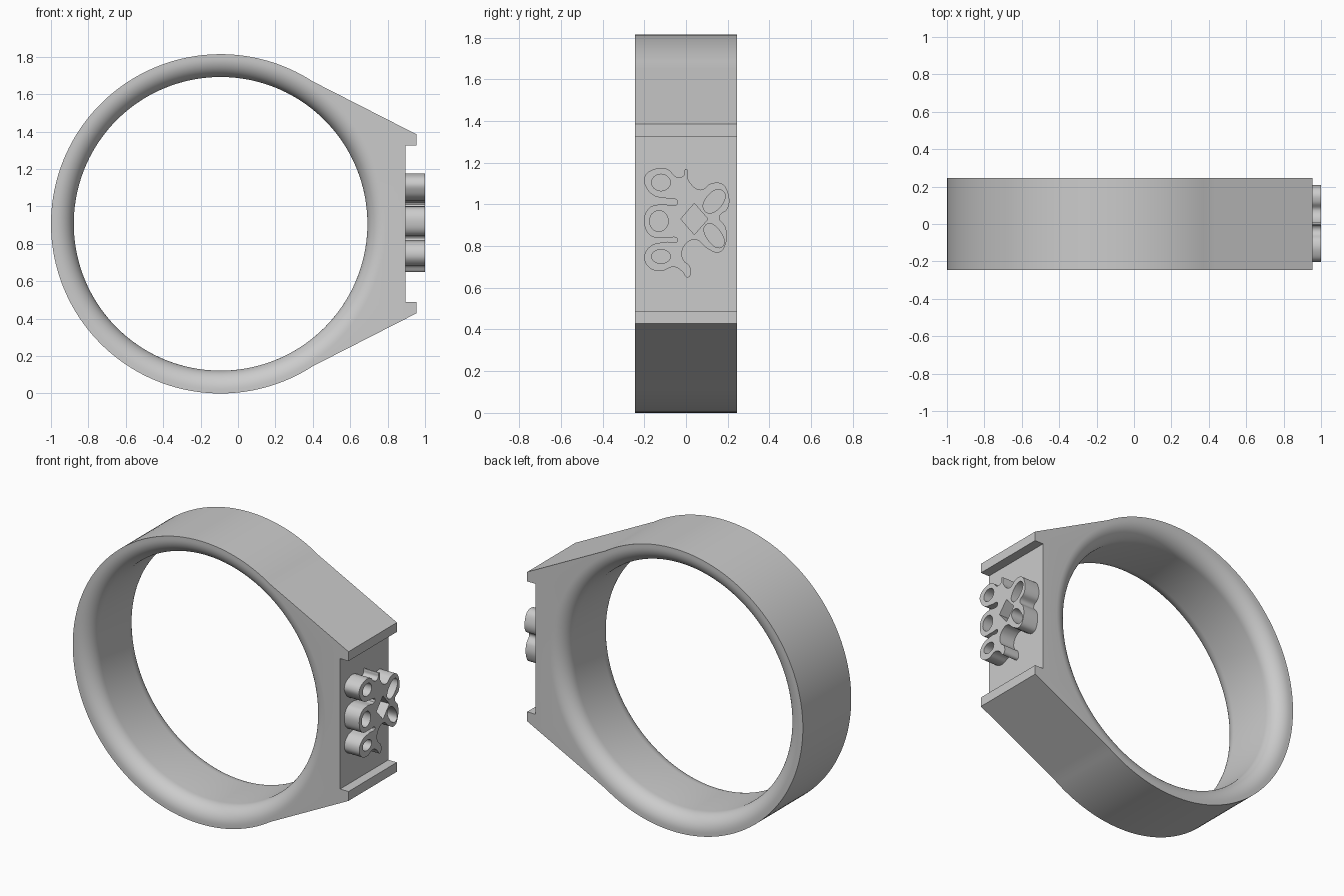
import bpy, bmesh, math
from mathutils import Vector

cube = bpy.data.objects.get("Cube")
if cube:
    bpy.data.objects.remove(cube)

silver = bpy.data.materials.new("grey_metal")
silver.use_nodes = True
grey = (0.6, 0.6, 0.6, 1)
silver.diffuse_color = grey
silver.node_tree.nodes["Principled BSDF"].inputs["Base Color"].default_value = grey

CENTRE = Vector((-0.093, 0.907))     # ring centre in x, z
OUTER, INNER, FILLET, HALF = 0.907, 0.785, 0.1, 0.245
FACE_X, LIP_X = 0.895, 0.955


def finish(obj):
    """Assign the metal and shade smoothly with sharp edges kept."""
    obj.data.materials.clear()
    obj.data.materials.append(silver)
    bpy.ops.object.select_all(action='DESELECT')
    obj.select_set(True)
    bpy.context.view_layer.objects.active = obj
    bpy.ops.object.shade_smooth_by_angle(angle=math.radians(30))


def mesh_object(name, bm):
    bmesh.ops.recalc_face_normals(bm, faces=bm.faces)
    mesh = bpy.data.meshes.new(name)
    bm.to_mesh(mesh)
    bm.free()
    obj = bpy.data.objects.new(name, mesh)
    bpy.context.collection.objects.link(obj)
    finish(obj)


def divide(a, b, n):
    return [a.lerp(b, i / n) for i in range(n)]


# Outer silhouette: round back, straight shoulders, flat front plate
join = math.radians(57)
start = OUTER * Vector((math.cos(join), math.sin(join)))
lip_corner = Vector((LIP_X, 1.385)) - CENTRE
t = (FACE_X - CENTRE.x - start.x) / (lip_corner.x - start.x)
corner = start.lerp(lip_corner, t)
flip = Vector((1, -1))
sweep = 2 * (math.pi - join)
outline = [OUTER * Vector((math.cos(join + sweep * i / 110), math.sin(join + sweep * i / 110)))
           for i in range(110)]
outline += divide(start * flip, corner * flip, 14)
outline += divide(corner * flip, corner, 24)
outline += divide(corner, start, 14)

# Band: each silhouette point gets a section with rounded inner rims
rim = []
for i in range(13):
    a = math.pi / 2 * i / 12
    rim.append((INNER + FILLET * (1 - math.sin(a)), HALF - FILLET * (1 - math.cos(a))))
rim = [(r, -y) for r, y in rim]
bm = bmesh.new()
sections = []
for p in outline:
    d = p.normalized()
    pts = [(p, -HALF)]
    for k in range(13):
        a = math.pi / 2 * k / 12
        pts.append((d * (INNER + FILLET * (1 - math.sin(a))),
                    -HALF + FILLET * (1 - math.cos(a))))
    pts += [(q, -y) for q, y in reversed(pts)]
    sections.append([bm.verts.new((q.x + CENTRE.x, y, q.y + CENTRE.y)) for q, y in pts])
for i, sec in enumerate(sections):
    nxt = sections[(i + 1) % len(sections)]
    for j in range(len(sec)):
        k = (j + 1) % len(sec)
        bm.faces.new((sec[j], nxt[j], nxt[k], sec[k]))
mesh_object("ring_band", bm)

# Lips above and below the front plate
for name, side in (("upper_lip", 1), ("lower_lip", -1)):
    bm = bmesh.new()
    inner_z = 1.325 - CENTRE.y
    profile = [(FACE_X, corner.y), (LIP_X, lip_corner.y), (LIP_X, inner_z), (FACE_X, inner_z)]
    face = bm.faces.new([bm.verts.new((x, -HALF, CENTRE.y + side * z)) for x, z in profile])
    ext = bmesh.ops.extrude_face_region(bm, geom=[face])["geom"]
    bmesh.ops.translate(bm, vec=(0, 2 * HALF, 0),
                        verts=[v for v in ext if isinstance(v, bmesh.types.BMVert)])
    mesh_object(name, bm)

# Raised knot ornament: filled curve with holes, in hundredths of a unit
curve = bpy.data.curves.new("knot_ornament", 'CURVE')
curve.dimensions = '2D'
curve.fill_mode = 'BOTH'
curve.extrude = 0.0525
curve.resolution_u = 6


def loop(points, handle='AUTO'):
    s = curve.splines.new('BEZIER')
    s.bezier_points.add(len(points) - 1)
    s.use_cyclic_u = True
    for bp, (y, z) in zip(s.bezier_points, points):
        bp.co = (y / 100, z / 100, 0)
        bp.handle_left_type = bp.handle_right_type = handle


def hole(y, z, long, short, tilt=0, handle='AUTO'):
    c, s = math.cos(math.radians(tilt)), math.sin(math.radians(tilt))
    loop([(y + u * c - v * s, z + u * s + v * c)
          for u, v in ((long, 0), (0, short), (-long, 0), (0, -short))], handle)


loop([(0, 117), (1, 112), (7, 107), (12, 110), (17, 110), (20, 106), (20, 98), (16, 94),
      (19, 89), (19, 81), (16, 77), (10, 79), (5, 83), (1, 82), (-2, 77), (-1, 73),
      (2, 70), (1, 65), (-2, 68), (-6, 70), (-12, 68), (-18, 70), (-20, 75), (-17, 80),
      (-10, 82), (-4, 83), (-10, 84), (-17, 85), (-20, 91), (-18, 98), (-13, 100),
      (-4, 101), (-10, 103), (-15, 104), (-19, 108), (-20, 113), (-15, 117),
      (-9, 117), (-4, 113), (-1, 114)])
hole(-12, 110.5, 4.5, 4)
hole(-13, 92, 4.5, 5)
hole(-12, 75, 4.5, 3.3)
hole(4, 93, 6.5, 7.5, 0, 'VECTOR')
hole(13.5, 101.5, 6.5, 4, 50)
hole(13.5, 85, 6.5, 3.5, -55)

knot = bpy.data.objects.new("knot_ornament", curve)
bpy.context.collection.objects.link(knot)
knot.location.x = 1 - curve.extrude
knot.rotation_euler = (math.pi / 2, 0, math.pi / 2)
bpy.ops.object.select_all(action='DESELECT')
knot.select_set(True)
bpy.context.view_layer.objects.active = knot
bpy.ops.object.convert(target='MESH')
finish(bpy.context.view_layer.objects.active)
